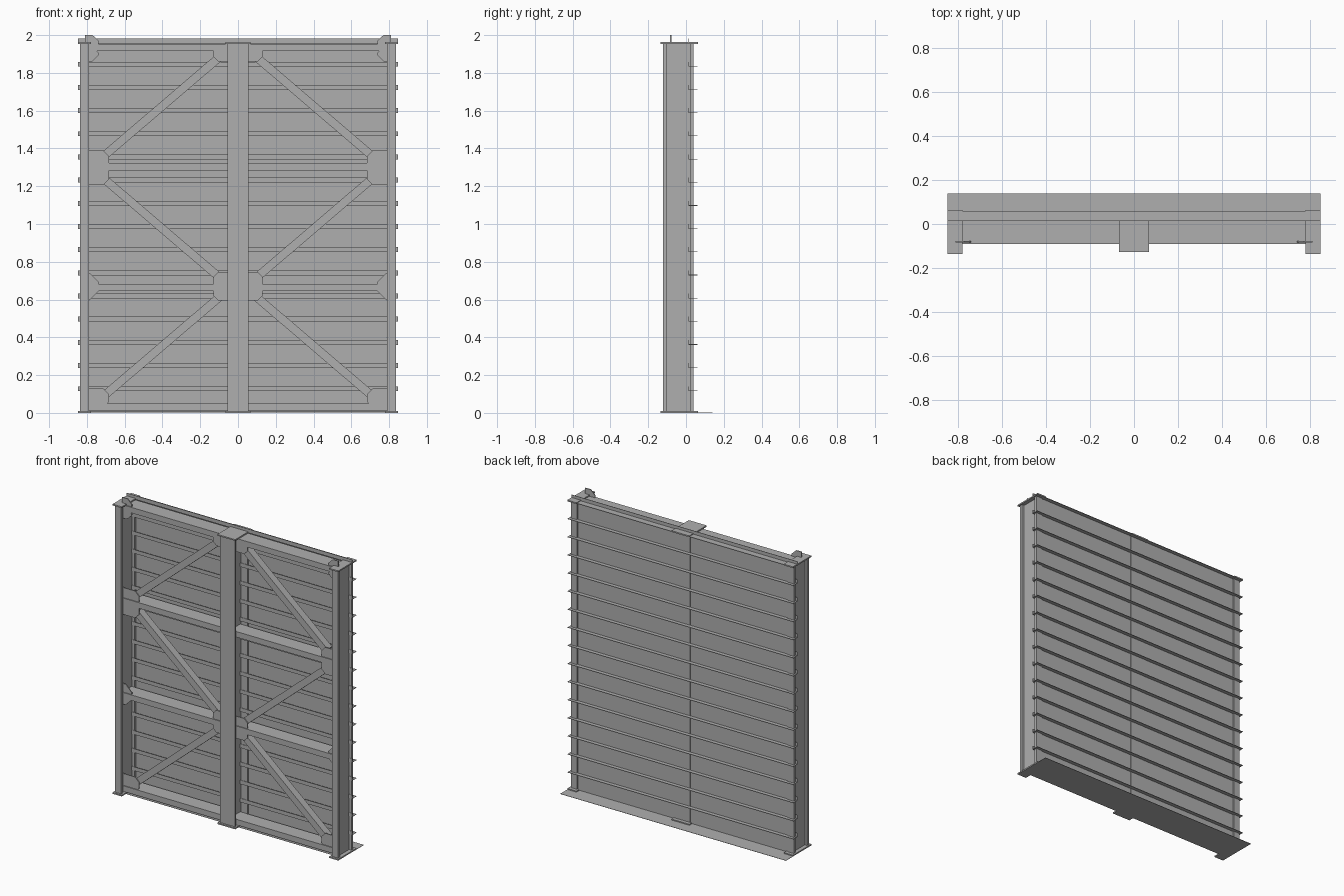
import bpy, bmesh
from mathutils import Vector

cube = bpy.data.objects.get("Cube")
if cube:
    bpy.data.objects.remove(cube, do_unlink=True)

steel = bpy.data.materials.new("grey_steel")
steel.use_nodes = True
grey = (0.43, 0.43, 0.43, 1)
steel.diffuse_color = grey
steel.node_tree.nodes["Principled BSDF"].inputs["Base Color"].default_value = grey


def finish(name, bm):
    mesh = bpy.data.meshes.new(name)
    bm.normal_update()
    bm.to_mesh(mesh)
    bm.free()
    mesh.materials.append(steel)
    obj = bpy.data.objects.new(name, mesh)
    bpy.context.collection.objects.link(obj)
    return obj


def mirror(obj):
    # Mirror across the centre plane
    mod = obj.modifiers.new("mirror", 'MIRROR')
    mod.use_axis[0] = True
    return obj


def add_box(bm, x, y, z):
    made = bmesh.ops.create_cube(bm, size=1)["verts"]
    for v in made:
        v.co = Vector([lo + (c + 0.5) * (hi - lo) for c, (lo, hi) in zip(v.co, (x, y, z))])


def boxes(name, parts):
    bm = bmesh.new()
    for part in parts:
        add_box(bm, *part)
    return finish(name, bm)


def plate(name, outline, y, depth):
    # Outline in x and z, extruded backwards
    bm = bmesh.new()
    face = bm.faces.new([bm.verts.new((x, y, z)) for x, z in outline])
    ext = bmesh.ops.extrude_face_region(bm, geom=[face])["geom"]
    bmesh.ops.translate(bm, verts=[g for g in ext if isinstance(g, bmesh.types.BMVert)],
                        vec=(0, depth, 0))
    bmesh.ops.recalc_face_normals(bm, faces=bm.faces)
    return finish(name, bm)


def i_beam(name, cx, half, front, back, flange, web):
    height = (0.008, 1.957)
    return boxes(name, [
        ((cx - half, cx + half), (front, front + flange), height),
        ((cx - half, cx + half), (back - flange, back), height),
        ((cx - web, cx + web), (front, back), height)])


# Posts with cap and base plates
mirror(i_beam("side_post", 0.813, 0.023, -0.122, 0.04, 0.02, 0.006))
i_beam("centre_post", 0, 0.056, -0.113, 0.035, 0.014, 0.007)
for end, z in (("base", (0, 0.009)), ("cap", (1.954, 1.963))):
    mirror(boxes("side_" + end, [((0.777, 0.846), (-0.135, 0.063), z)]))
    boxes("centre_" + end, [((-0.067, 0.067), (-0.126, 0.06), z)])

# Bottom sheet and back skin in two panels
boxes("bottom_sheet", [((-0.846, 0.846), (-0.09, 0.139), (0, 0.002))])
mirror(boxes("skin_panel", [((0, 0.785), (0.031, 0.034), (0.004, 1.955))]))

# Angle girts through the skin
bm = bmesh.new()
for i in range(16):
    z = 0.115 + i * 0.1227
    add_box(bm, (-0.846, 0.846), (0.014, 0.017), (z, z + 0.026))
    add_box(bm, (-0.846, 0.846), (0.014, 0.06), (z, z + 0.003))
finish("girts", bm)

# Horizontal beams
mirror(boxes("cross_beam", [((0.006, 0.808), (-0.09, 0.014), (z, z + 0.038))
                            for z in (0.012, 0.644, 1.284, 1.915)]))

# Diagonal braces
for name, a, b in (("lower_brace", (0.71, 0.09), (0.09, 0.62)),
                   ("middle_brace", (0.09, 0.71), (0.71, 1.24)),
                   ("upper_brace", (0.71, 1.36), (0.09, 1.89))):
    a, b = Vector(a), Vector(b)
    side = (b - a).normalized().orthogonal() * 0.022
    mirror(plate(name, [a - side, b - side, b + side, a + side], -0.076, 0.05))


def gusset(name, x0, x1, z0, z1, cut):
    # Rectangle with both corners at x1 chamfered
    c = cut if x1 > x0 else -cut
    mirror(plate(name, [(x0, z0), (x1 - c, z0), (x1, z0 + cut),
                        (x1, z1 - cut), (x1 - c, z1), (x0, z1)], -0.084, 0.006))


# Gusset plates
gusset("post_gusset", 0.81, 0.683, 1.208, 1.39, 0.03)
gusset("foot_gusset", 0.81, 0.683, 0.03, 0.13, 0.03)
gusset("centre_gusset", 0.006, 0.13, 0.595, 0.745, 0.025)
gusset("head_gusset", 0.006, 0.13, 1.86, 1.94, 0.025)
gusset("small_gusset", 0.81, 0.738, 0.6, 0.74, 0.045)
gusset("corner_gusset", 0.81, 0.738, 1.86, 1.94, 0.035)
mirror(plate("top_lug", [(0.81, 1.94), (0.738, 1.94), (0.738, 1.97), (0.77, 2.0), (0.81, 2.0)],
             -0.084, 0.006))
